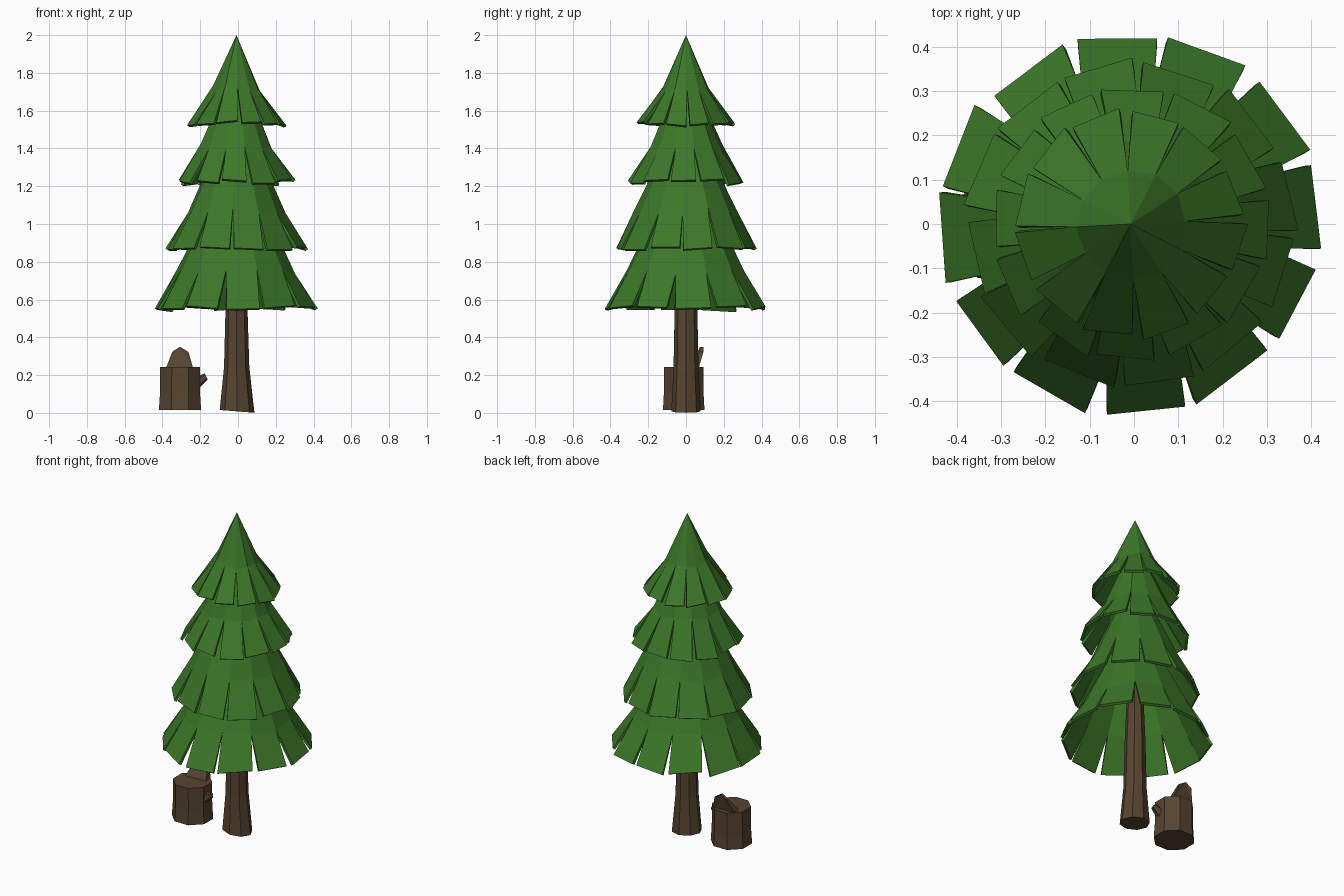
import bpy, bmesh, math, random
from mathutils import Vector

if "Cube" in bpy.data.objects:
    bpy.data.objects.remove(bpy.data.objects["Cube"])

random.seed(7)
SIDES = 12
CX = -0.008


def material(name, rgb):
    m = bpy.data.materials.new(name)
    m.diffuse_color = (*rgb, 1)
    m.use_nodes = True
    m.node_tree.nodes["Principled BSDF"].inputs["Base Color"].default_value = m.diffuse_color
    return m


GREEN = material("needle green", (0.046, 0.188, 0.022))
BROWN = material("bark brown", (0.095, 0.058, 0.030))


def finish(bm, name, mat):
    me = bpy.data.meshes.new(name)
    bmesh.ops.recalc_face_normals(bm, faces=bm.faces)
    bm.to_mesh(me)
    bm.free()
    me.materials.append(mat)
    ob = bpy.data.objects.new(name, me)
    bpy.context.collection.objects.link(ob)
    return ob


def loft(bm, rings):
    """Join vertex rings with quads and cap both ends."""
    loops = [[bm.verts.new(p) for p in ring] for ring in rings]
    for a, b in zip(loops, loops[1:]):
        n = len(a)
        for i in range(n):
            bm.faces.new((a[i], a[(i + 1) % n], b[(i + 1) % n], b[i]))
    bm.faces.new(loops[0][::-1])
    bm.faces.new(loops[-1])


def ring(cx, cy, z, rx, ry, n, turn=0.0, slope=0.0):
    out = []
    for i in range(n):
        a = 2 * math.pi * (i + turn) / n
        x, y = rx * math.cos(a), ry * math.sin(a)
        out.append((cx + x, cy + y, z + slope * x))
    return out


def polar(r, deg, z):
    a = math.radians(deg)
    return (CX + r * math.cos(a), r * math.sin(a), z)


# Foliage tiers: a cone collar that splits into flared hanging strips
def tier(name, offset, top, mid, low):
    bm = bmesh.new()
    step = 360 / SIDES
    edge = [offset + step * (i - 0.5) for i in range(SIDES)]
    mids = [bm.verts.new(polar(mid[0] + random.uniform(-0.006, 0.006), e,
                               mid[1] + random.uniform(-0.02, 0.02))) for e in edge]
    if top[0] == 0:
        tip = bm.verts.new((CX, 0, top[1]))
    else:
        tops = [bm.verts.new(polar(top[0], e, top[1])) for e in edge]
    for i in range(SIDES):
        j = (i + 1) % SIDES
        if top[0] == 0:
            bm.faces.new((mids[i], mids[j], tip))
        else:
            bm.faces.new((mids[i], mids[j], tops[j], tops[i]))
        # one strip with slightly irregular hem
        c = offset + step * i + random.uniform(-1.5, 1.5)
        half = random.uniform(11.8, 13.6)
        drop, tilt = random.uniform(-0.012, 0.012), random.uniform(-0.007, 0.007)
        r = low[0] + random.uniform(-0.006, 0.006)
        a = bm.verts.new(polar(r + tilt, c - half, low[1] + drop - tilt))
        b = bm.verts.new(polar(r - tilt, c + half, low[1] + drop + tilt))
        bm.faces.new((mids[i], a, b, mids[j]))
    ob = finish(bm, name, GREEN)
    # make sure the shell faces outward, then thicken inward
    if sum(p.normal.dot(Vector((p.center.x, p.center.y, 0))) for p in ob.data.polygons) < 0:
        ob.data.flip_normals()
    mod = ob.modifiers.new("thickness", 'SOLIDIFY')
    mod.thickness = 0.016
    mod.offset = -1


tier("foliage_top", 18, (0, 2.0), (0.125, 1.72), (0.256, 1.535))
tier("foliage_upper", 28, (0.07, 1.70), (0.195, 1.41), (0.314, 1.225))
tier("foliage_lower", 11, (0.10, 1.42), (0.262, 1.07), (0.370, 0.868))
tier("foliage_bottom", 5, (0.16, 1.07), (0.315, 0.755), (0.432, 0.555))

# Trunk, flared at the foot
bm = bmesh.new()
loft(bm, [ring(-0.005, 0, 0.008, 0.092, 0.078, 8, 0, -0.08),
          ring(-0.007, 0, 0.24, 0.067, 0.066, 8),
          ring(-0.008, 0, 0.56, 0.058, 0.060, 8),
          ring(-0.008, 0, 1.15, 0.035, 0.035, 8)])
finish(bm, "trunk", BROWN)

# Stump body
SX, SY = -0.307, -0.012
bm = bmesh.new()
loft(bm, [ring(SX, SY, 0.015, 0.121, 0.119, 8, 0.5),
          ring(SX, SY, 0.10, 0.115, 0.114, 8, 0.5),
          ring(SX, SY, 0.243, 0.114, 0.114, 8, 0.5)])
finish(bm, "stump", BROWN)

# Splintered wood left standing on the back rim
profile = [(-0.075, 0.235), (-0.04, 0.325), (0.0, 0.350), (0.045, 0.322), (0.07, 0.235)]
back, front = [], []
for dx, z in profile:
    y = SY + min(0.105, 0.149 - abs(dx))
    back.append((SX + dx, y, z))
    front.append((SX + dx, y - (0.05 if z < 0.3 else 0.018), z))
bm = bmesh.new()
loft(bm, [front, back])
bmesh.ops.triangulate(bm, faces=[f for f in bm.faces if len(f.verts) > 4])
finish(bm, "stump_splinter", BROWN)

# Broken branch stub on the stump's right side
bm = bmesh.new()
stub = []
for centre, r in (((-0.225, -0.025, 0.155), 0.034), ((-0.168, -0.025, 0.193), 0.019)):
    c = Vector(centre)
    side, up = Vector((0, 1, 0)), Vector((-0.45, 0, 0.89))
    stub.append([c + r * (math.cos(t) * side + math.sin(t) * up)
                 for t in (2 * math.pi * i / 5 for i in range(5))])
loft(bm, stub)
finish(bm, "stump_branch", BROWN)
